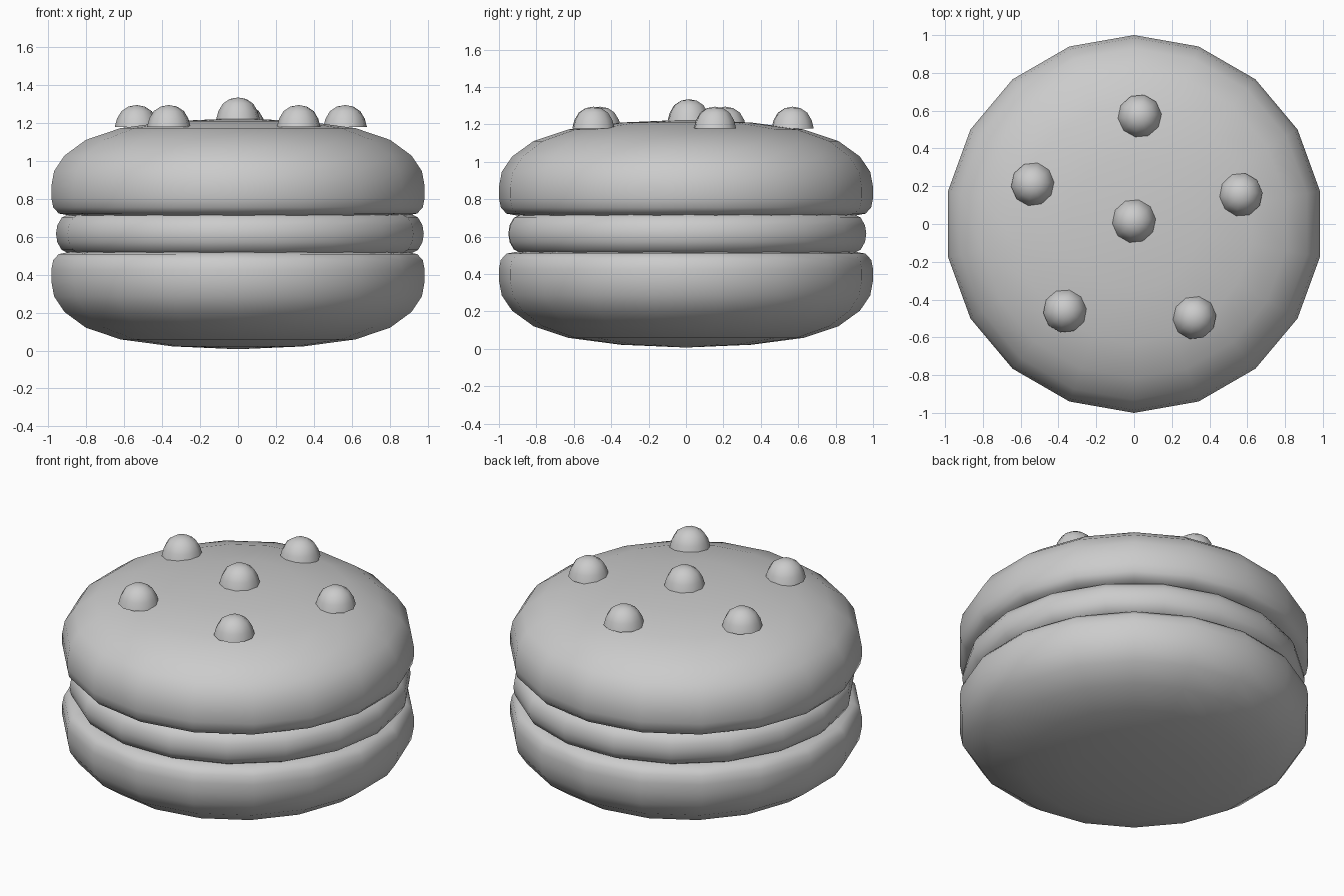
import bpy, bmesh
from math import cos, sin, pi, radians

if "Cube" in bpy.data.objects:
    bpy.data.objects.remove(bpy.data.objects["Cube"])


def lathe(name, profile, sides, start=0.0, loc=(0, 0, 0)):
    """Revolve (radius, z) points; zero radius at an end makes a pole."""
    bm = bmesh.new()
    rings = []
    for r, z in profile:
        if r == 0:
            rings.append([bm.verts.new((0, 0, z))] * sides)
        else:
            rings.append([bm.verts.new((r * cos(start + 2 * pi * i / sides),
                                        r * sin(start + 2 * pi * i / sides), z))
                          for i in range(sides)])
    for a, b in zip(rings, rings[1:]):
        for i in range(sides):
            j = (i + 1) % sides
            corners = list(dict.fromkeys((a[i], a[j], b[j], b[i])))
            bm.faces.new(corners)
    bmesh.ops.recalc_face_normals(bm, faces=bm.faces)
    mesh = bpy.data.meshes.new(name)
    bm.to_mesh(mesh)
    bm.free()
    obj = bpy.data.objects.new(name, mesh)
    obj.location = loc
    bpy.context.collection.objects.link(obj)
    bpy.ops.object.select_all(action='DESELECT')
    obj.select_set(True)
    bpy.context.view_layer.objects.active = obj
    bpy.ops.object.shade_smooth_by_angle(angle=radians(50))
    return obj


# Two domed biscuit shells, mirrored about the filling
MID = 0.616
shell = [(0, 0.10), (0.90, 0.096), (0.96, 0.107), (0.99, 0.14), (1.0, 0.19),
         (1.0, 0.25), (0.985, 0.33), (0.93, 0.412), (0.815, 0.495),
         (0.63, 0.557), (0.35, 0.594), (0, 0.609)]
lathe("top_shell", [(r, MID + h) for r, h in shell], 18, pi / 2)
lathe("bottom_shell", [(r, MID - h) for r, h in shell], 18, pi / 2)

# Cream filling, slightly off centre
half = [(0.97, 0.0), (0.963, 0.045), (0.94, 0.085), (0.89, 0.11), (0, 0.12)]
filling = [(r, -h) for r, h in half[:0:-1]] + half
lathe("filling", filling, 18, 0.01, (0.01, 0.007, MID))

# Round sprinkles on top
dome = [(0, 0), (0.116, 0), (0.104, 0.045), (0.08, 0.085), (0.043, 0.109), (0, 0.117)]
spots = [(0, 0.015, 1.218), (0.03, 0.57, 1.178), (-0.535, 0.21, 1.178),
         (0.565, 0.155, 1.178), (-0.365, -0.46, 1.178), (0.32, -0.495, 1.178)]
for n, spot in enumerate(spots):
    lathe(f"sprinkle_{n + 1}", dome, 10, 0.1, spot)
